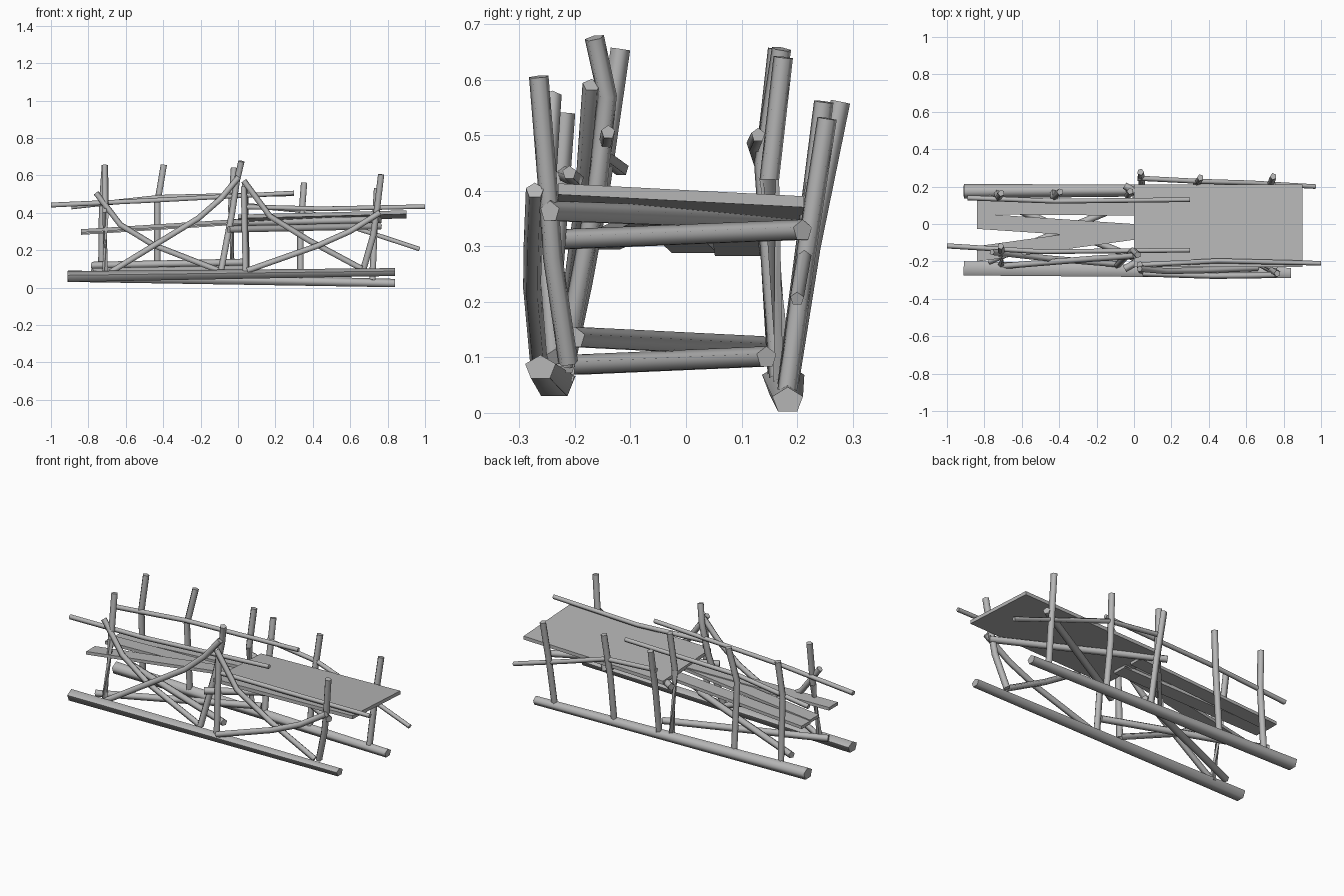
import bpy, math
from mathutils import Vector

if "Cube" in bpy.data.objects:
    bpy.data.objects.remove(bpy.data.objects["Cube"])

wood = bpy.data.materials.new("wood_grey")
wood.diffuse_color = (.47, .47, .47, 1)
wood.use_nodes = True
wood.node_tree.nodes["Principled BSDF"].inputs["Base Color"].default_value = wood.diffuse_color


def make(name, verts, faces, smooth=True):
    me = bpy.data.meshes.new(name)
    me.from_pydata(verts, [], faces)
    me.update()
    me.materials.append(wood)
    ob = bpy.data.objects.new(name, me)
    bpy.context.collection.objects.link(ob)
    if smooth:
        bpy.ops.object.select_all(action='DESELECT')
        ob.select_set(True)
        bpy.context.view_layer.objects.active = ob
        bpy.ops.object.shade_smooth_by_angle(angle=math.radians(80))
    return ob


def log(name, pts, r0, r1=None, sides=5, flat=1.0):
    """Crooked tapered log following a few points."""
    r1 = r1 or r0
    pts = [Vector(p) for p in pts]
    n = len(pts)
    verts, faces = [], []
    for i, p in enumerate(pts):
        d = (pts[min(i + 1, n - 1)] - pts[max(i - 1, 0)]).normalized()
        ref = Vector((0, 1, 0)) if abs(d.y) < 0.75 else Vector((0, 0, 1))
        u = d.cross(ref).normalized()
        v = d.cross(u)
        if u.z < 0:
            u, v = -u, -v
        r = r0 + (r1 - r0) * i / (n - 1)
        for k in range(sides):
            a = 2 * math.pi * k / sides
            verts.append(p + (u * math.cos(a) * flat + v * math.sin(a)) * r)
    for i in range(n - 1):
        for k in range(sides):
            a, b = i * sides + k, i * sides + (k + 1) % sides
            faces.append((a, b, b + sides, a + sides))
    faces.append(tuple(reversed(range(sides))))
    faces.append(tuple(range((n - 1) * sides, n * sides)))
    return make(name, verts, faces)


def board(name, top, t):
    """Flat board from four top corners (counter-clockwise)."""
    verts = top + [(x, y, z - t) for x, y, z in top]
    faces = [(0, 1, 2, 3), (7, 6, 5, 4)]
    faces += [(i, i + 4, (i + 1) % 4 + 4, (i + 1) % 4) for i in range(4)]
    return make(name, verts, faces, False)


# ground runners, slightly flattened
log("runner_front", [(-.91, -.237, .056), (.84, -.262, .081)], .040, .029, flat=.8)
log("runner_back", [(-.91, .175, .058), (.84, .183, .022)], .040, .029, flat=.85)

# back posts
back = [
    [(-.73, .165, .06), (-.725, .142, .45), (-.71, .165, .655)],
    [(-.43, .168, .05), (-.43, .14, .45), (-.395, .172, .655)],
    [(-.03, .175, .05), (-.035, .15, .42), (-.02, .175, .64)],
    [(.045, .185, .05), (.04, .225, .3), (.035, .278, .56)],
    [(.335, .182, .05), (.335, .215, .3), (.355, .248, .56)],
    [(.72, .182, .04), (.73, .215, .28), (.745, .254, .53)],
]
for i, p in enumerate(back):
    log(f"post_back_{i + 1}", p, .0185)

# front posts
front = [
    [(-.71, -.22, .06), (-.71, -.155, .4), (-.713, -.118, .655)],
    [(-.09, -.22, .085), (-.03, -.16, .4), (-.005, -.142, .57), (.02, -.165, .675)],
    [(.04, -.25, .08), (.035, -.235, .3), (.03, -.217, .54)],
    [(.67, -.212, .09), (.725, -.24, .28), (.745, -.25, .42), (.767, -.265, .605)],
]
for i, p in enumerate(front):
    log(f"post_front_{i + 1}", p, .0185)

# diagonal braces on the front side
braces = [
    [(-.70, -.225, .07), (-.21, -.185, .37), (-.09, -.178, .475), (.005, -.17, .59)],
    [(-.76, -.15, .505), (-.63, -.165, .335), (-.45, -.185, .225), (-.09, -.215, .085)],
    [(.03, -.24, .57), (.17, -.252, .38), (.38, -.247, .25), (.66, -.235, .10)],
    [(.05, -.265, .09), (.42, -.277, .22), (.6, -.276, .3), (.76, -.272, .40)],
]
for i, p in enumerate(braces):
    log(f"brace_{i + 1}", p, .017)

# crossed beams tying both sides together
log("low_tie_1", [(.05, -.2, .135), (-.78, .14, .118)], .02)
log("low_tie_2", [(-.78, -.2, .085), (.05, .145, .1)], .02)
log("deck_beam_1", [(-.05, -.24, .31), (.76, .21, .328)], .02)
log("deck_beam_2", [(.76, -.245, .362), (-.05, .205, .345)], .02)

# handrails
rails = [
    [(-1, -.117, .44), (-.5, -.148, .463), (.3, -.14, .505)],
    [(-.89, .14, .43), (-.42, .122, .482), (.3, .13, .5)],
    [(.04, -.218, .43), (.45, -.197, .42), (1, -.21, .432)],
    [(.02, .245, .44), (.35, .228, .41), (.62, .22, .32), (.97, .2, .205)],
]
for i, p in enumerate(rails):
    log(f"handrail_{i + 1}", p, .0145, .013)

# raised deck, slightly tilted
board("deck", [(0, -.23, .39), (.9, -.23, .413), (.9, .212, .39), (0, .212, .367)], .02)

# loose walkway planks: (y at left end, y at deck, z offset)
planks = [(.093, .085, -.006), (.015, -.045, 0), (-.16, -.035, .006)]
for i, (ya, yb, dz) in enumerate(planks):
    za, zb = .306 + dz, .364 + dz
    board(f"plank_{i + 1}", [(-.84, ya - .041, za), (.06, yb - .041, zb),
                             (.06, yb + .041, zb), (-.84, ya + .041, za)], .018)
